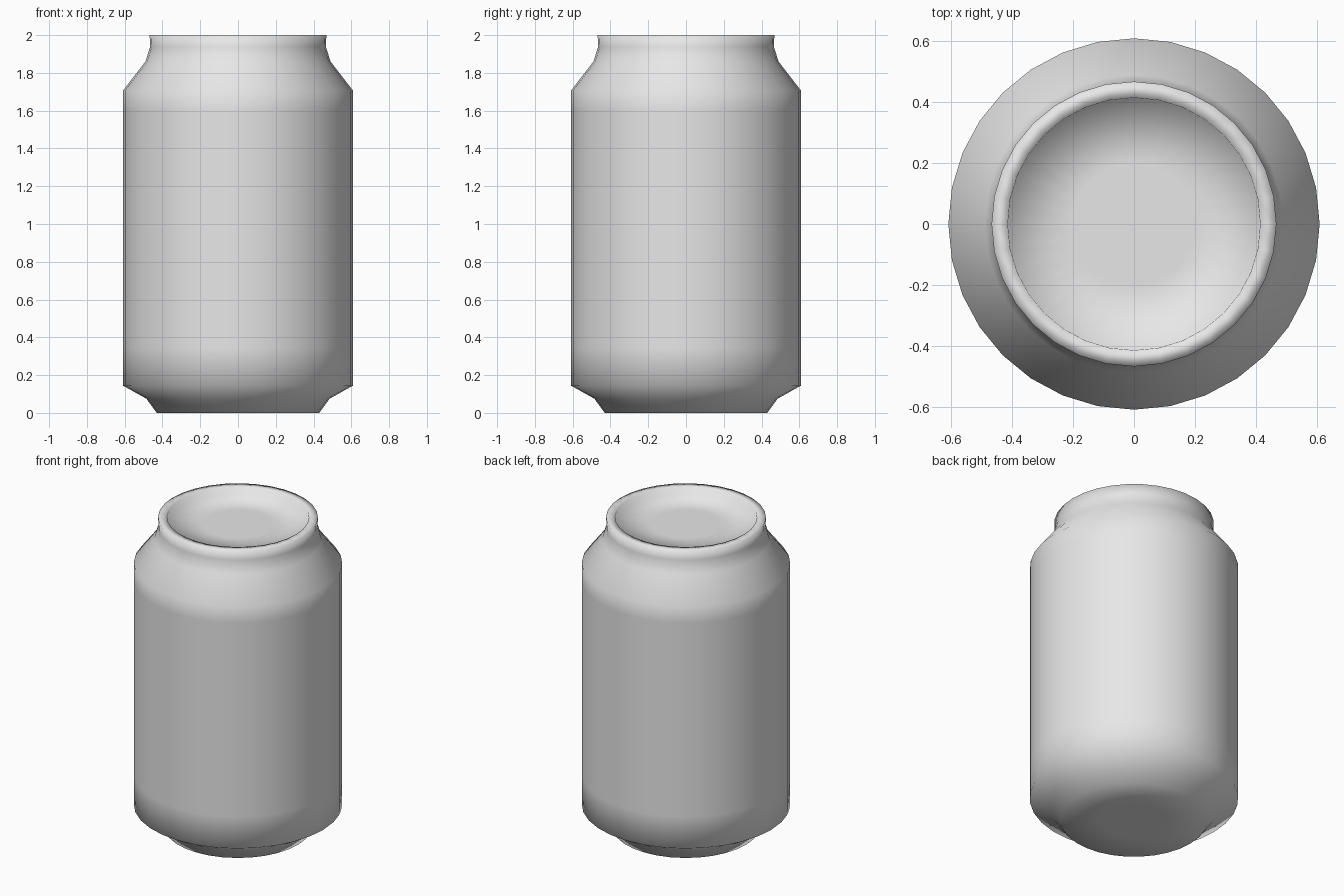
import bpy
import bmesh
from math import cos, sin, tau

cube = bpy.data.objects.get("Cube")
if cube:
    bpy.data.objects.remove(cube, do_unlink=True)

SIDES = 32

# Bare metal
metal = bpy.data.materials.new("light_grey_metal")
metal.use_nodes = True
grey = (0.8, 0.8, 0.8, 1)
metal.diffuse_color = grey
metal.node_tree.nodes["Principled BSDF"].inputs["Base Color"].default_value = grey

# Half section (radius, height) from the base, up the wall and into the lid
profile = [
    (0.2, 0), (0.43, 0),                             # base
    (0.485, 0.075), (0.61, 0.145),                   # lower taper
    (0.61, 0.35), (0.61, 1.6), (0.61, 1.705),        # wall
    (0.49, 1.86), (0.465, 1.94),                     # shoulder and neck
    (0.468, 2), (0.415, 2),                          # rim
    (0.412, 1.955), (0.2, 1.955),                    # recessed lid
]


def lathe(name, section, material):
    bm = bmesh.new()
    rings = []
    for r, z in section:
        rings.append([bm.verts.new((r * cos(tau * i / SIDES), r * sin(tau * i / SIDES), z))
                      for i in range(SIDES)])
    for low, high in zip(rings, rings[1:]):
        for i in range(SIDES):
            j = (i + 1) % SIDES
            bm.faces.new((low[i], low[j], high[j], high[i]))
    # Flat discs close both ends
    bm.faces.new(rings[0][::-1])
    bm.faces.new(rings[-1])
    for face in bm.faces:
        face.smooth = True
    mesh = bpy.data.meshes.new(name)
    bm.to_mesh(mesh)
    bm.free()
    mesh.materials.append(material)
    obj = bpy.data.objects.new(name, mesh)
    bpy.context.collection.objects.link(obj)
    return obj


lathe("drink_can", profile, metal)
